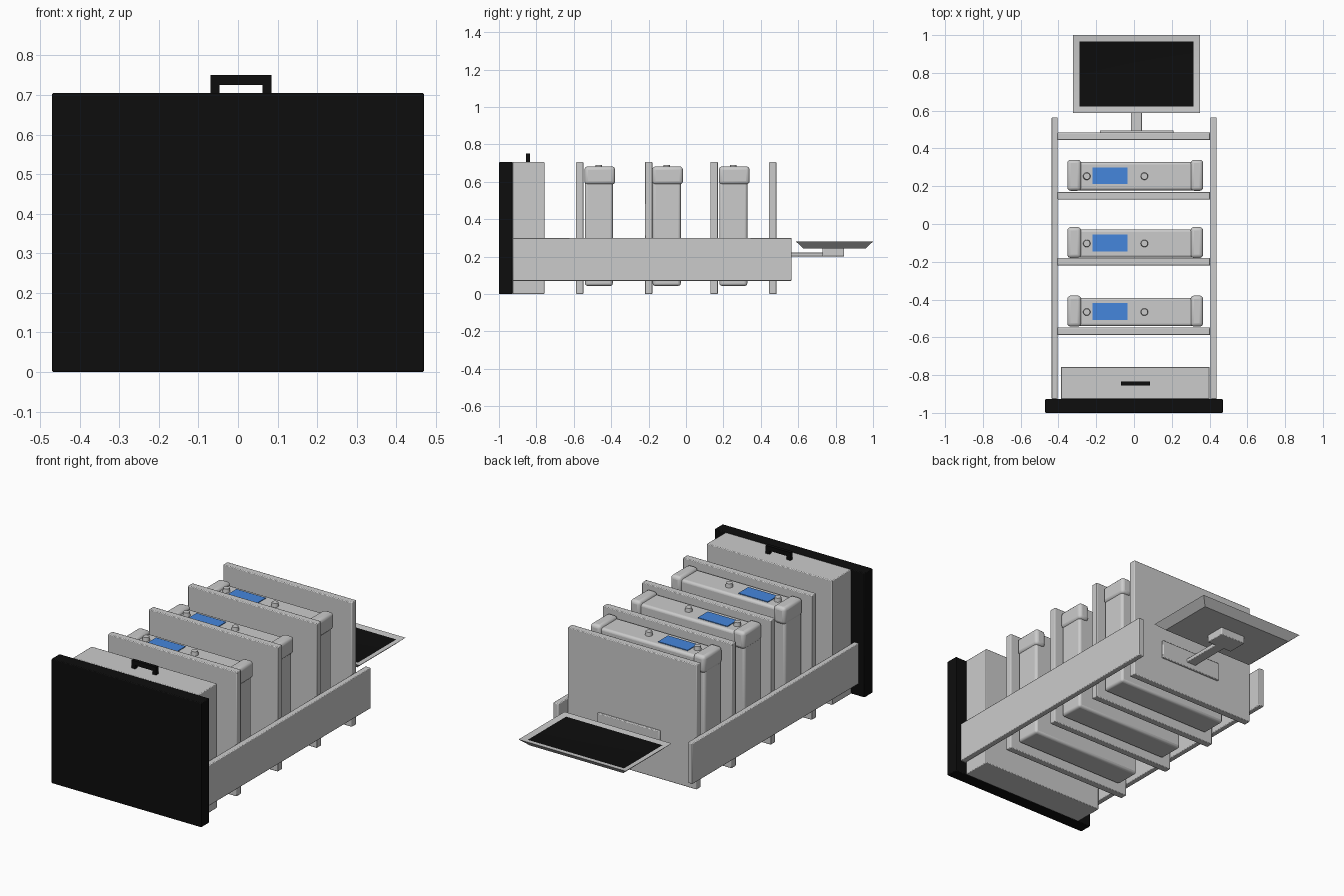
import bpy, bmesh
from mathutils import Vector

cube = bpy.data.objects.get("Cube")
if cube:
    bpy.data.objects.remove(cube, do_unlink=True)


def material(name, rgb):
    m = bpy.data.materials.new(name)
    m.use_nodes = True
    m.diffuse_color = (*rgb, 1)
    bsdf = m.node_tree.nodes["Principled BSDF"]
    bsdf.inputs["Base Color"].default_value = (*rgb, 1)
    bsdf.inputs["Roughness"].default_value = 0.6
    return m


GREY = material("light grey", (0.6, 0.6, 0.6))
BLACK = material("black", (0.004, 0.004, 0.004))
BLUE = material("display blue", (0.06, 0.24, 0.72))


def finish(name, bm, mats, bevel=0, segments=2):
    mesh = bpy.data.meshes.new(name)
    bmesh.ops.recalc_face_normals(bm, faces=bm.faces)
    bm.to_mesh(mesh)
    bm.free()
    for m in mats:
        mesh.materials.append(m)
    ob = bpy.data.objects.new(name, mesh)
    bpy.context.collection.objects.link(ob)
    if bevel:
        mod = ob.modifiers.new("soft edges", "BEVEL")
        mod.width, mod.segments = bevel, segments
        mod.limit_method = "ANGLE"
    bpy.ops.object.select_all(action="DESELECT")
    ob.select_set(True)
    bpy.context.view_layer.objects.active = ob
    bpy.ops.object.shade_smooth_by_angle()
    return ob


def box_mesh(x, y, z):
    """Box from (low, high) ranges along each axis."""
    bm = bmesh.new()
    bmesh.ops.create_cube(bm, size=1)
    for v in bm.verts:
        v.co = Vector([lo + (c + 0.5) * (hi - lo) for c, (lo, hi) in zip(v.co, (x, y, z))])
    return bm


def box(name, x, y, z, mat=GREY, bevel=0.004, segments=2):
    return finish(name, box_mesh(x, y, z), [mat], bevel, segments)


def knob(name, x, y, z):
    bm = bmesh.new()
    bmesh.ops.create_cone(bm, cap_ends=True, segments=24, radius1=0.02, radius2=0.017, depth=0.025)
    bmesh.ops.translate(bm, verts=bm.verts, vec=(x, y, z))
    finish(name, bm, [GREY])


# Base slab, drawer and its pull handle
box("base", (-0.47, 0.47), (-1, -0.927), (0, 0.705), BLACK)
box("drawer", (-0.387, 0.40), (-0.927, -0.757), (0, 0.705))
PULL_Y = (-0.855, -0.835)
for side, x in (("right", (-0.07, -0.047)), ("left", (0.062, 0.085))):
    box("pull_post_" + side, x, PULL_Y, (0.695, 0.74), BLACK, 0)
box("pull_bar", (-0.07, 0.085), PULL_Y, (0.725, 0.75), BLACK, 0)

# Side rails
for side, x in (("right", (-0.436, -0.405)), ("left", (0.405, 0.438))):
    box("side_rail_" + side, x, (-0.927, 0.565), (0.07, 0.30))

# Shelves
for i, y in enumerate((-0.568, -0.2, 0.15, 0.464)):
    box(f"shelf_{i + 1}", (-0.405, 0.403), (y - 0.02, y + 0.02), (0, 0.705))

# Instrument units, each standing on a shelf
for i, y in enumerate((-0.541, -0.178, 0.178)):
    n = f"unit_{i + 1}_"
    box(n + "body", (-0.348, 0.358), (y, y + 0.15), (0.043, 0.667), GREY, 0.014, 3)
    for side, x in (("right", (-0.353, -0.28)), ("left", (0.30, 0.366))):
        box(n + "corner_guard_" + side, x, (y - 0.002, y + 0.162), (0.585, 0.682), GREY, 0.018, 3)
    box(n + "display", (-0.22, -0.035), (y + 0.033, y + 0.122), (0.663, 0.671), BLUE, 0)
    for side, x in (("right", -0.25), ("left", 0.055)):
        knob(n + "knob_" + side, x, y + 0.075, 0.676)

# Monitor: tapered back, sloped rim and a dark inset screen
bm = box_mesh((-0.322, 0.35), (0.588, 1.0), (0.242, 0.28))
bm.faces.ensure_lookup_table()
centre = Vector((0.014, 0.794, 0))
for v in bm.verts:
    if v.co.z < 0.26:
        v.co.x = centre.x + (v.co.x - centre.x) * 0.87
        v.co.y = centre.y + (v.co.y - centre.y) * 0.8
bm.normal_update()
front = max(bm.faces, key=lambda f: f.calc_center_median().z)
bmesh.ops.inset_region(bm, faces=[front], thickness=0.048, depth=-0.006)
front.material_index = 1
finish("monitor", bm, [GREY, BLACK])

# Monitor mount
box("mount_plate", (-0.18, 0.21), (0.48, 0.496), (0.17, 0.275))
box("mount_arm", (-0.017, 0.043), (0.49, 0.84), (0.2, 0.222))
box("mount_block", (-0.065, 0.095), (0.73, 0.846), (0.2, 0.246))
